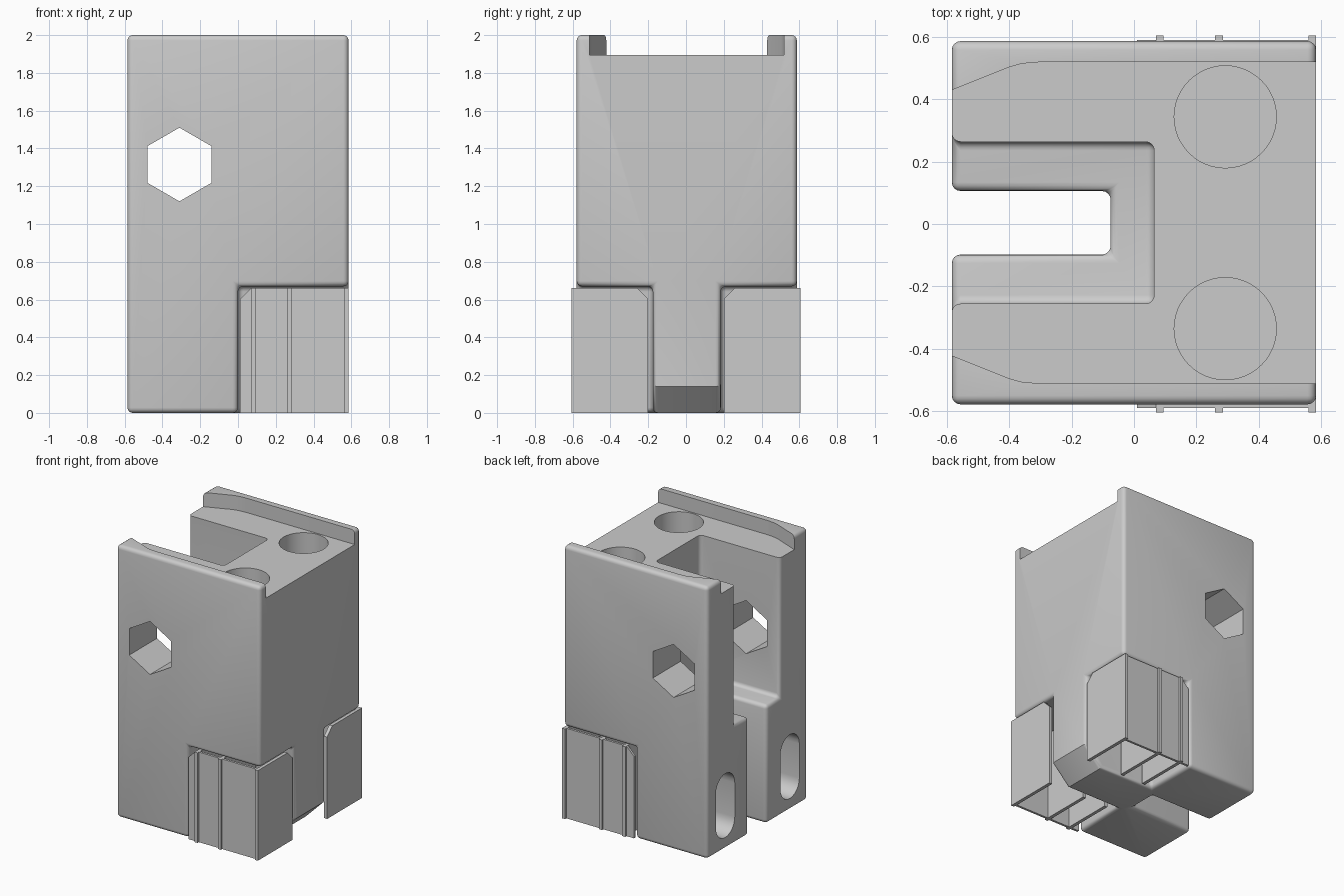
import bpy, bmesh, math

cube = bpy.data.objects.get("Cube")
if cube:
    bpy.data.objects.remove(cube)

CY = 0.004      # body centre in y
HALF = 0.585    # body half width
RECESS = 1.895  # floor of the top recess

grey = bpy.data.materials.new("plain_grey")
grey.use_nodes = True
grey.diffuse_color = (0.6, 0.6, 0.6, 1)
grey.node_tree.nodes["Principled BSDF"].inputs["Base Color"].default_value = (0.6, 0.6, 0.6, 1)


def prism(name, points, axis, low, high, helper=False):
    """Extrude a 2D outline along an axis (0 = x, 1 = y, 2 = z)."""
    def place(p, d):
        co = list(p)
        co.insert(axis, d)
        return co
    bm = bmesh.new()
    face = bm.faces.new([bm.verts.new(place(p, low)) for p in points])
    ext = bmesh.ops.extrude_face_region(bm, geom=[face])
    for v in ext["geom"]:
        if isinstance(v, bmesh.types.BMVert):
            v.co[axis] = high
    bmesh.ops.recalc_face_normals(bm, faces=bm.faces)
    mesh = bpy.data.meshes.new(name)
    bm.to_mesh(mesh)
    bm.free()
    obj = bpy.data.objects.new(name, mesh)
    bpy.context.collection.objects.link(obj)
    mesh.materials.append(grey)
    if helper:
        obj.hide_render = True
        obj.hide_set(True)
        obj.display_type = 'WIRE'
    return obj


def rect(a0, a1, b0, b1):
    return [(a0, b0), (a1, b0), (a1, b1), (a0, b1)]


def ngon(cx, cy, r, n, start=0.0):
    return [(cx + r * math.cos(start + math.tau * i / n),
             cy + r * math.sin(start + math.tau * i / n)) for i in range(n)]


def oblong(cx, cz, r, half):
    """Upright slot outline with round ends."""
    steps = 12
    top = [(cx + r * math.cos(math.pi * i / steps),
            cz + half + r * math.sin(math.pi * i / steps)) for i in range(steps + 1)]
    return top + [(2 * cx - x, 2 * cz - z) for x, z in top]


def cut(obj, cutter):
    mod = obj.modifiers.new("cut_" + cutter.name, 'BOOLEAN')
    mod.operation = 'DIFFERENCE'
    mod.solver = 'EXACT'
    mod.object = cutter


# Main block with a chamfered lower edge on the +x side
chamfer = 0.14
body = prism("body", [(-HALF, 0), (HALF - chamfer, 0), (HALF, chamfer), (HALF, 2), (-HALF, 2)],
             1, CY - HALF + 0.002, CY + HALF - 0.002)

# Large cuts whose edges are rounded
cut(body, prism("wide_slot_cutter", rect(-0.8, 0.065, CY - 0.26, CY + 0.26), 2, 0.87, 2.2, True))
cut(body, prism("narrow_slot_cutter", rect(-0.8, -0.075, CY - 0.102, CY + 0.102), 2, -0.2, 1.5, True))
for side, word in ((1, "back"), (-1, "front")):
    y0, y1 = sorted((CY + side * 0.18, side * 0.8))
    cut(body, prism(word + "_pocket_cutter", rect(0, 0.8, y0, y1), 2, -0.2, 0.67, True))

bevel = body.modifiers.new("rounded_edges", 'BEVEL')
bevel.width = 0.028
bevel.segments = 4
bevel.limit_method = 'ANGLE'
bevel.angle_limit = math.radians(50)

# Top recess that narrows towards the slotted side
half_outline = [(-0.8, 0.34), (-0.40, 0.50), (-0.36, 0.511), (-0.30, 0.516), (0.8, 0.516)]
outline = [(x, CY + y) for x, y in half_outline] + [(x, CY - y) for x, y in reversed(half_outline)]
cut(body, prism("recess_cutter", outline, 2, RECESS, 2.2, True))

# Hexagonal cross hole
cut(body, prism("hex_hole_cutter", ngon(-0.31, 1.315, 0.195, 6, math.pi / 2), 1, -0.8, 0.8, True))

# Round wells in the top and oblong openings in the legs
for side, word in ((1, "back"), (-1, "front")):
    cut(body, prism(word + "_well_cutter", ngon(0.293, CY + side * 0.34, 0.164, 48), 2, 1.0, 2.2, True))
    cut(body, prism(word + "_opening_cutter", oblong(CY + side * 0.375, 0.32, 0.11, 0.125),
                    0, -0.8, 0.1, True))

bpy.ops.object.select_all(action='DESELECT')
bpy.context.view_layer.objects.active = body
body.select_set(True)
for mod in list(body.modifiers):
    bpy.ops.object.modifier_apply(modifier=mod.name)
bpy.ops.object.shade_smooth_by_angle(angle=math.radians(35))

# Ribbed terminal clips in the two pockets
top = 0.662
for side, word in ((1, "back"), (-1, "front")):
    y0, y1 = sorted((side * 0.573, side * 0.59))
    plate = [(0.01, 0), (HALF, 0), (HALF, top), (0.07, top), (0.01, top - 0.06)]
    prism(word + "_clip_plate", plate, 1, y0, y1)
    fin = [(side * y, z) for y, z in
           ((0.2, 0), (0.605, 0), (0.605, top), (0.26, top), (0.2, top - 0.06))]
    for i, x in enumerate((0.07, 0.26, 0.56)):
        prism(f"{word}_clip_fin_{i + 1}", fin, 0, x, x + 0.025)
